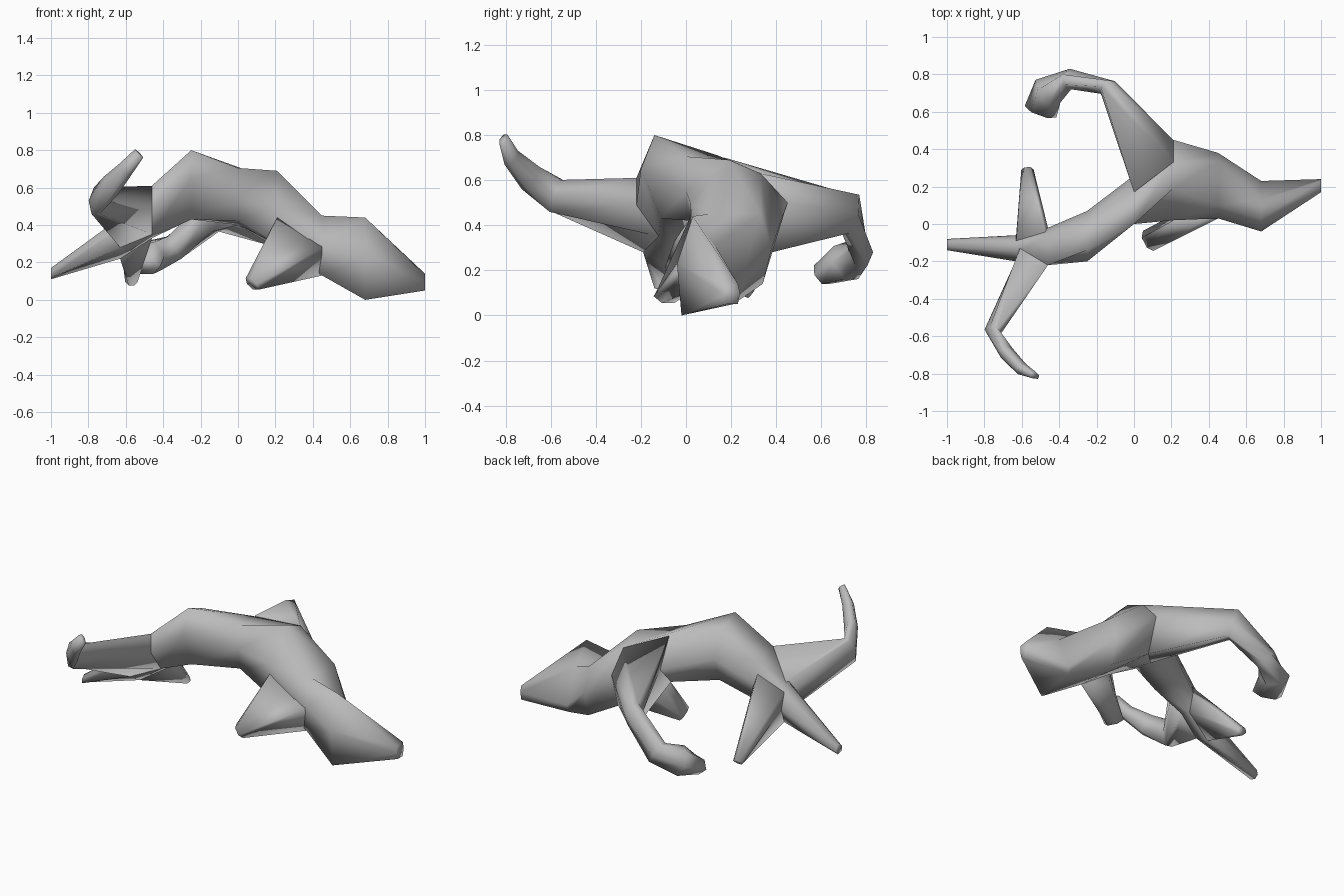
import bpy
import bmesh
import math
from mathutils import Vector

if "Cube" in bpy.data.objects:
    bpy.data.objects.remove(bpy.data.objects["Cube"], do_unlink=True)

clay = bpy.data.materials.new("plain grey")
clay.use_nodes = True
GREY = (0.5, 0.5, 0.5, 1)
clay.diffuse_color = GREY
clay.node_tree.nodes["Principled BSDF"].inputs["Base Color"].default_value = GREY


def loft(name, rings):
    """Skin a list of equal rings into one closed, smooth shaded part."""
    bm = bmesh.new()
    loops = [[bm.verts.new(p) for p in ring] for ring in rings]
    for a, b in zip(loops, loops[1:]):
        for i in range(len(a)):
            j = (i + 1) % len(a)
            bm.faces.new((a[i], a[j], b[j], b[i]))
    bm.faces.new(loops[0][::-1])
    bm.faces.new(loops[-1])
    bmesh.ops.recalc_face_normals(bm, faces=bm.faces[:])
    for face in bm.faces:
        face.smooth = True
    mesh = bpy.data.meshes.new(name)
    bm.to_mesh(mesh)
    bm.free()
    mesh.materials.append(clay)
    part = bpy.data.objects.new(name, mesh)
    bpy.context.collection.objects.link(part)


def limb(name, root, path):
    """Limb growing from a root ring on the body through stations of
    (x, y, z, half width, half height)."""
    sides = len(root)
    root = [Vector(p) for p in root]
    points = [sum(root, Vector()) / sides] + [Vector(s[:3]) for s in path]
    rings = [root]
    for i, (x, y, z, w, h) in enumerate(path, 1):
        along = (points[min(i + 1, len(path))] - points[i - 1]).normalized()
        side = along.cross(Vector((0, 0, 1))).normalized()
        up = side.cross(along)
        rings.append([
            points[i]
            + side * w * math.cos(math.tau * k / sides)
            + up * h * math.sin(math.tau * k / sides) / math.cos(math.pi / sides)
            for k in range(sides)])
    loft(name, rings)


# Body, from the blunt snout back through the hips into the trailing limb;
# each section is (y, z) around one x
sections = {
    1.0: [(.17, .13), (.17, .09), (.18, .05), (.23, .05), (.24, .1), (.23, .14)],
    .68: [(.03, .44), (-.04, .23), (-.02, 0), (.21, .05), (.23, .1), (.13, .31)],
    .45: [(.1, .45), (.03, .3), (.05, .13), (.34, .14), (.38, .3), (.33, .45)],
    .21: [(.19, .69), (.02, .5), (.02, .3), (.38, .28), (.45, .5), (.33, .63)],
    .0: [(0, .705), (0, .55), (.02, .42), (.15, .4), (.26, .52), (.14, .71)],
    -.25: [(-.14, .8), (-.2, .65), (-.11, .43), (.02, .43), (.07, .58), (0, .745)],
    -.46: [(-.22, .61), (-.22, .49), (-.12, .35), (-.05, .33), (-.02, .45), (-.06, .58)],
    -.63: [(-.15, .44), (-.2, .39), (-.19, .28), (-.09, .22), (-.06, .31), (-.09, .41)],
    -1.0: [(-.12, .17), (-.14, .15), (-.14, .12), (-.1, .11), (-.08, .13), (-.09, .165)],
}
loft("body", [[(x, y, z) for y, z in ring] for x, ring in sections.items()])

# Long front limb, curling round behind to a broad hand
limb("long_front_limb",
     [(.21, .45, .5), (.21, .33, .63), (0, .17, .7),
      (0, .26, .52), (0, .15, .4), (.21, .38, .28)],
     [(-.14, .73, .45, .05, .09),
      (-.34, .775, .28, .055, .07),
      (-.46, .71, .235, .09, .08),
      (-.5, .6, .18, .09, .045)])

# Short front limb, tucked under the chest
limb("short_front_limb",
     [(.21, .02, .34), (.21, .02, .44), (.44, .06, .37),
      (.45, .03, .28), (.45, .06, .13), (.23, .06, .22)],
     [(.075, -.09, .085, .06, .038)])

# Raised hind limb with an upturned foot
limb("raised_hind_limb",
     [(-.63, -.2, .39), (-.61, -.13, .46), (-.46, -.22, .61),
      (-.46, -.22, .49), (-.46, -.12, .35), (-.63, -.19, .28)],
     [(-.755, -.575, .53, .045, .075),
      (-.68, -.69, .61, .04, .06),
      (-.6, -.775, .7, .035, .04),
      (-.53, -.81, .782, .018, .03)])

# Hind limb that reaches back
limb("rear_hind_limb",
     [(-.46, -.02, .43), (-.47, -.06, .52), (-.63, -.09, .41),
      (-.63, -.06, .31), (-.63, -.09, .22), (-.46, -.05, .33)],
     [(-.57, .29, .095, .033, .022)])
